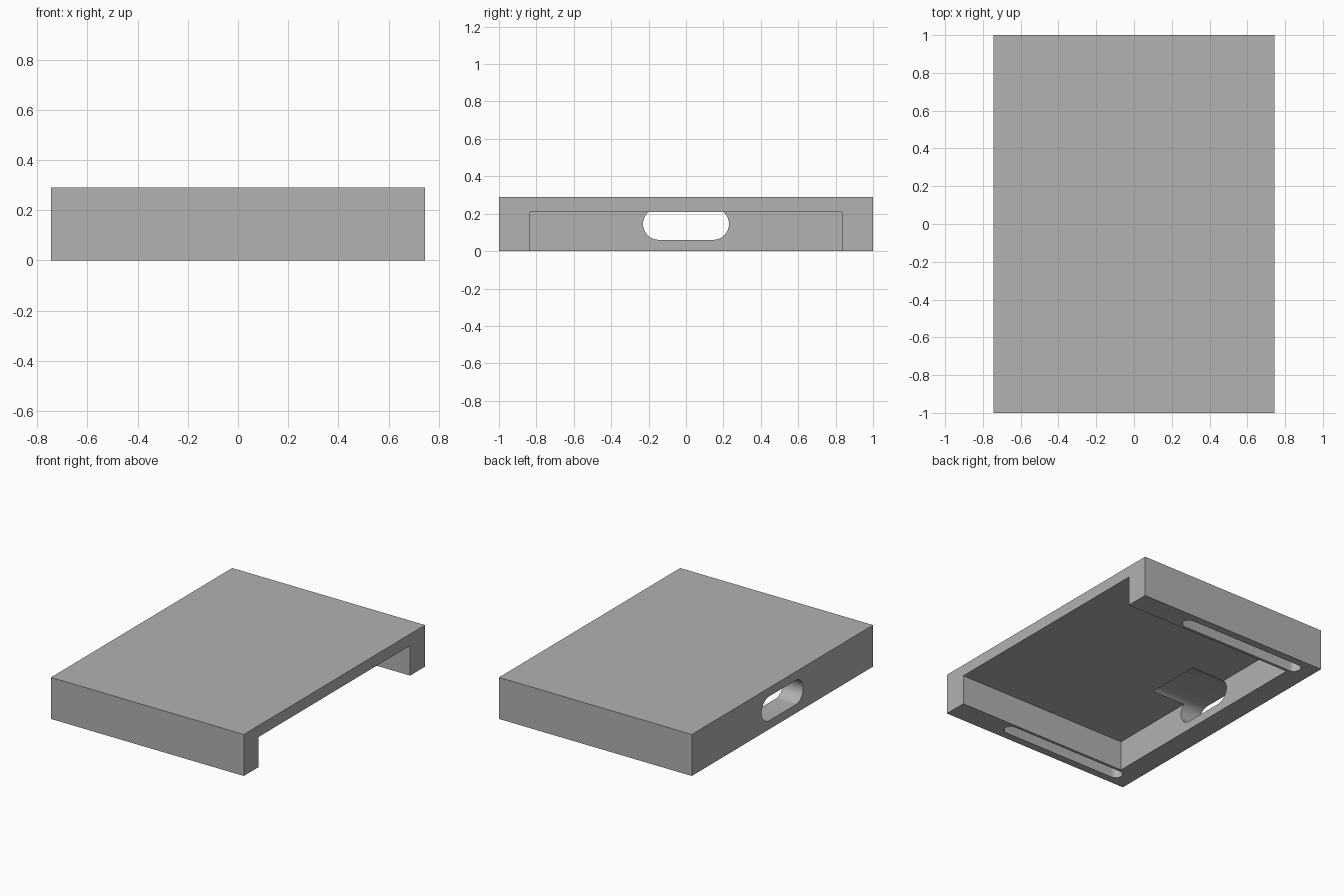
import bpy
import bmesh
import math
from mathutils import Matrix, Vector

if "Cube" in bpy.data.objects:
    bpy.data.objects.remove(bpy.data.objects["Cube"], do_unlink=True)

# Overall sizes
HALF_X, HALF_Y, HEIGHT = 0.745, 1.0, 0.29
UNDERSIDE = 0.21
LEG_INNER = 0.835
WALL_INNER = -0.59

grey = bpy.data.materials.new("plain_grey")
grey.use_nodes = True
colour = (0.445, 0.445, 0.445, 1)
grey.diffuse_color = colour
grey.node_tree.nodes["Principled BSDF"].inputs["Base Color"].default_value = colour


def extrude_profile(name, points, direction):
    """Solid made by sweeping a closed outline along a direction."""
    bm = bmesh.new()
    face = bm.faces.new([bm.verts.new(p) for p in points])
    swept = bmesh.ops.extrude_face_region(bm, geom=[face])
    verts = [v for v in swept["geom"] if isinstance(v, bmesh.types.BMVert)]
    bmesh.ops.translate(bm, verts=verts, vec=direction)
    bmesh.ops.recalc_face_normals(bm, faces=bm.faces)
    mesh = bpy.data.meshes.new(name)
    bm.to_mesh(mesh)
    bm.free()
    mesh.materials.append(grey)
    obj = bpy.data.objects.new(name, mesh)
    bpy.context.collection.objects.link(obj)
    return obj


def box(name, low, high):
    x, y, z = low
    X, Y, Z = high
    return extrude_profile(name, [(x, y, z), (X, y, z), (X, Y, z), (x, Y, z)],
                           Vector((0, 0, Z - z)))


def stadium(half_length, radius, steps=16):
    """Outline of a slot with round ends, lying along its first axis."""
    points = []
    for side in (1, -1):
        for i in range(steps + 1):
            a = math.pi * (i / steps - 0.5)
            points.append((side * (half_length - radius + radius * math.cos(a)),
                           side * radius * math.sin(a)))
    return points


# Solid block, later hollowed into a tray with three sides
tray = box("tray_body", (-HALF_X, -HALF_Y, 0), (HALF_X, HALF_Y, HEIGHT))

# Hollow open below and on the +x side
cutters = [box("hollow_cutter", (WALL_INNER, -LEG_INNER, -0.2),
               (HALF_X + 0.2, LEG_INNER, UNDERSIDE))]

# Round-ended hand slot through the wall, running on as a groove in the underside
cutters.append(extrude_profile(
    "hand_slot_cutter",
    [(-HALF_X - 0.1, y, z + HEIGHT / 2) for y, z in stadium(0.23, 0.085)],
    Vector((HALF_X + 0.1 - 0.33, 0, 0))))

# Long round-ended pockets in the bottom of both end legs
for side, label in ((-1, "front"), (1, "back")):
    cutters.append(extrude_profile(
        label + "_pocket_cutter",
        [(x - 0.155, y + side * 0.9, -0.1) for x, y in stadium(0.49, 0.045)],
        Vector((0, 0, 0.2))))

for cutter in cutters:
    cutter.hide_render = True
    cutter.hide_viewport = False
    mod = tray.modifiers.new(cutter.name, "BOOLEAN")
    mod.operation = "DIFFERENCE"
    mod.solver = "EXACT"
    mod.object = cutter

# Apply the cuts and drop the cutters
bpy.context.view_layer.objects.active = tray
tray.select_set(True)
for mod in list(tray.modifiers):
    bpy.ops.object.modifier_apply(modifier=mod.name)
for cutter in cutters:
    bpy.data.objects.remove(cutter, do_unlink=True)

bpy.ops.object.shade_smooth_by_angle(angle=math.radians(30))
